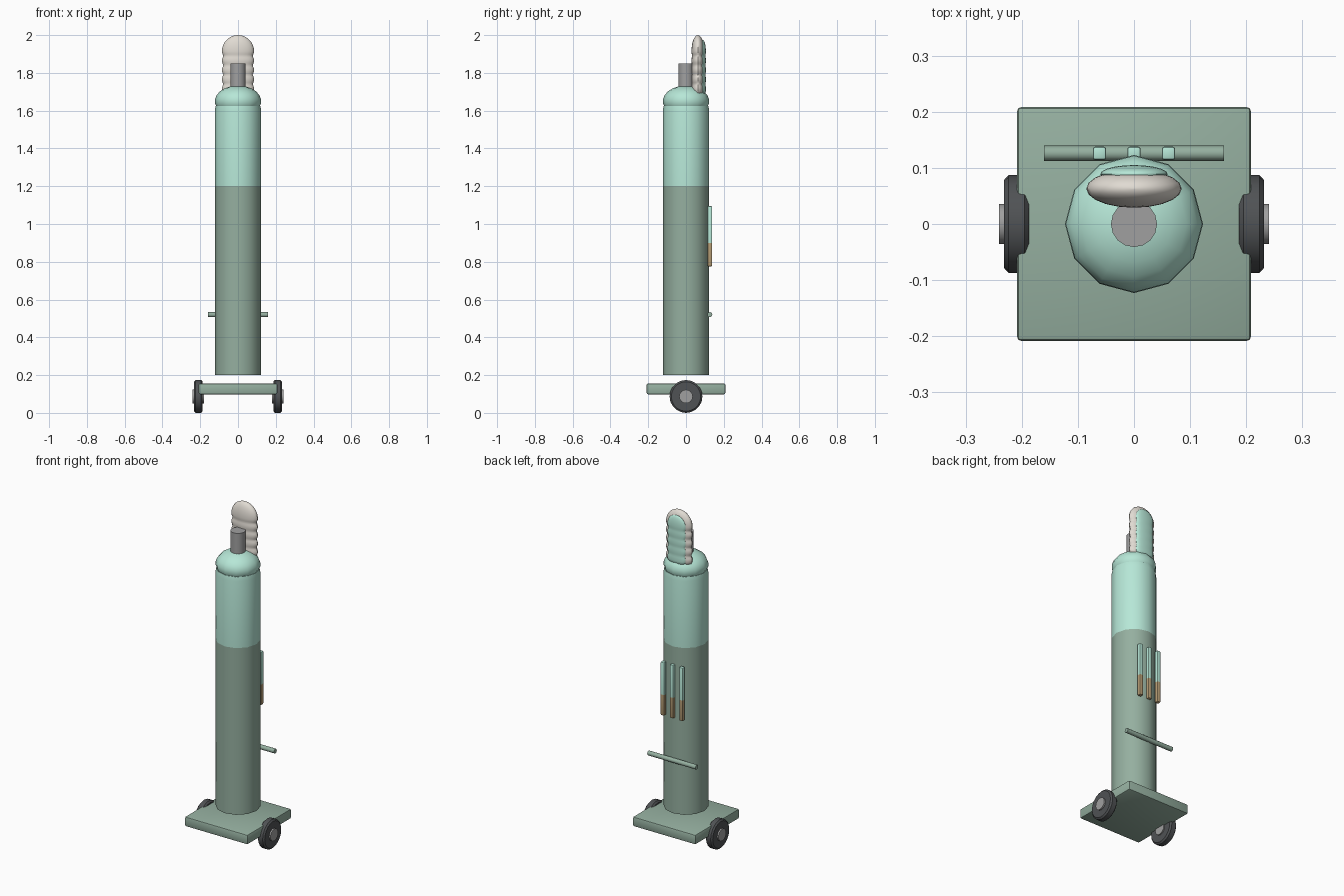
import bpy, bmesh, math
from mathutils import Matrix

if "Cube" in bpy.data.objects:
    bpy.data.objects.remove(bpy.data.objects["Cube"])


def material(name, r, g, b):
    m = bpy.data.materials.new(name)
    m.diffuse_color = (r, g, b, 1)
    m.use_nodes = True
    m.node_tree.nodes["Principled BSDF"].inputs["Base Color"].default_value = m.diffuse_color
    return m


MINT = material("mint", 0.47, 0.80, 0.68)
SAGE = material("sage", 0.30, 0.43, 0.35)
TAN = material("tan", 0.50, 0.36, 0.19)
RUBBER = material("rubber", 0.08, 0.085, 0.09)
CREAM = material("cream", 0.75, 0.71, 0.65)
STEEL = material("steel", 0.35, 0.35, 0.35)


def finish(name, bm, mats, smooth=True):
    bmesh.ops.recalc_face_normals(bm, faces=bm.faces[:])
    mesh = bpy.data.meshes.new(name)
    bm.to_mesh(mesh)
    bm.free()
    ob = bpy.data.objects.new(name, mesh)
    bpy.context.collection.objects.link(ob)
    for m in mats:
        mesh.materials.append(m)
    if smooth:
        bpy.ops.object.select_all(action='DESELECT')
        ob.select_set(True)
        bpy.context.view_layer.objects.active = ob
        bpy.ops.object.shade_smooth_by_angle(angle=math.radians(40))
    return ob


def loft(name, rings, sides, mats, matrix=Matrix(), split=None):
    """Stack of elliptical rings (z, rx, ry), capped; faces below split use mats[1]."""
    bm = bmesh.new()
    rows = []
    for z, rx, ry in rings:
        rows.append([bm.verts.new((rx * math.cos(a), ry * math.sin(a), z))
                     for a in (2 * math.pi * i / sides for i in range(sides))])
    for lo, hi in zip(rows, rows[1:]):
        for i in range(sides):
            j = (i + 1) % sides
            f = bm.faces.new((lo[i], lo[j], hi[j], hi[i]))
            if split is not None and f.calc_center_median().z < split:
                f.material_index = 1
    bm.faces.new(rows[0])
    bm.faces.new(rows[-1])
    bm.transform(matrix)
    return finish(name, bm, mats)


def box(name, size, loc, mats, bevel, split=None):
    bm = bmesh.new()
    bmesh.ops.create_cube(bm, size=1)
    bm.transform(Matrix.Translation(loc) @ Matrix.Diagonal((*size, 1)))
    bmesh.ops.bevel(bm, geom=bm.edges[:], offset=bevel, segments=2, profile=0.5, affect='EDGES')
    if split is not None:
        bmesh.ops.bisect_plane(bm, geom=bm.verts[:] + bm.edges[:] + bm.faces[:],
                               plane_co=(0, 0, split), plane_no=(0, 0, 1))
        for f in bm.faces:
            f.material_index = int(f.calc_center_median().z < split)
    return finish(name, bm, mats)


def ribbed_pad(name, width, depth, z0, z1, y, mats):
    """Upright flattened pad with a domed top and horizontal ribs."""
    rings, steps, shoulder = [], 28, z1 - width
    for i in range(steps + 1):
        z = z0 + (shoulder - z0) * i / steps
        k = 0.91 + 0.09 * abs(math.sin(math.pi * (shoulder - z) / 0.05 + math.pi / 2))
        rings.append((z, width * k, depth * k))
    for i in range(1, 9):
        a = math.radians(i * 11)
        rings.append((shoulder + width * math.sin(a), width * math.cos(a), depth * math.cos(a)))
    rings.insert(0, (z0 - 0.012, width * 0.7, depth * 0.6))
    return loft(name, rings, 20, mats, Matrix.Translation((0, y, 0)))


# Tank body, domed shoulder and valve
R = 0.123
loft("tank_body", [(0.2, R, R), (1.2, R, R), (1.60, R, R), (1.625, R * .96, R * .96)],
     12, [MINT, SAGE], split=1.2)
dome = [(1.65 + 0.083 * math.sin(a), R * math.cos(a), R * math.cos(a))
        for a in (math.radians(d) for d in range(-40, 90, 16))]
loft("tank_dome", dome, 12, [MINT])
loft("valve", [(1.71, .041, .041), (1.85, .041, .041)], 16, [STEEL])

# Ribbed pad behind the valve
ribbed_pad("breathing_bag", 0.085, 0.034, 1.695, 2.0, 0.063, [CREAM])
ribbed_pad("bag_backing", 0.060, 0.016, 1.70, 1.975, 0.089, [MINT])

# Gauge strips and handle rod on the back
for i, x in enumerate((-0.0615, 0, 0.0615)):
    box(f"gauge_strip_{i + 1}", (0.024, 0.024, 0.32), (x, 0.126, 0.935), [MINT, TAN], 0.005, split=0.9)
loft("handle_rod", [(-0.16, .0135, .0135), (0.16, .0135, .0135)], 12, [SAGE],
     Matrix.Translation((0, 0.126, 0.52)) @ Matrix.Rotation(math.pi / 2, 4, 'Y'))

# Cart platform
box("cart_platform", (0.417, 0.417, 0.058), (0, 0, 0.127), [SAGE], 0.008)

# Wheels with hubs
for side, s in (("left", -1), ("right", 1)):
    m = Matrix.Translation((0, 0, 0.087)) @ Matrix.Rotation(s * math.pi / 2, 4, 'Y')
    loft(f"wheel_{side}", [(0.187, .078, .078), (0.195, .087, .087),
                           (0.224, .087, .087), (0.232, .078, .078)], 20, [RUBBER], m)
    loft(f"hub_{side}", [(0.18, .036, .036), (0.241, .036, .036)], 16, [STEEL], m)
